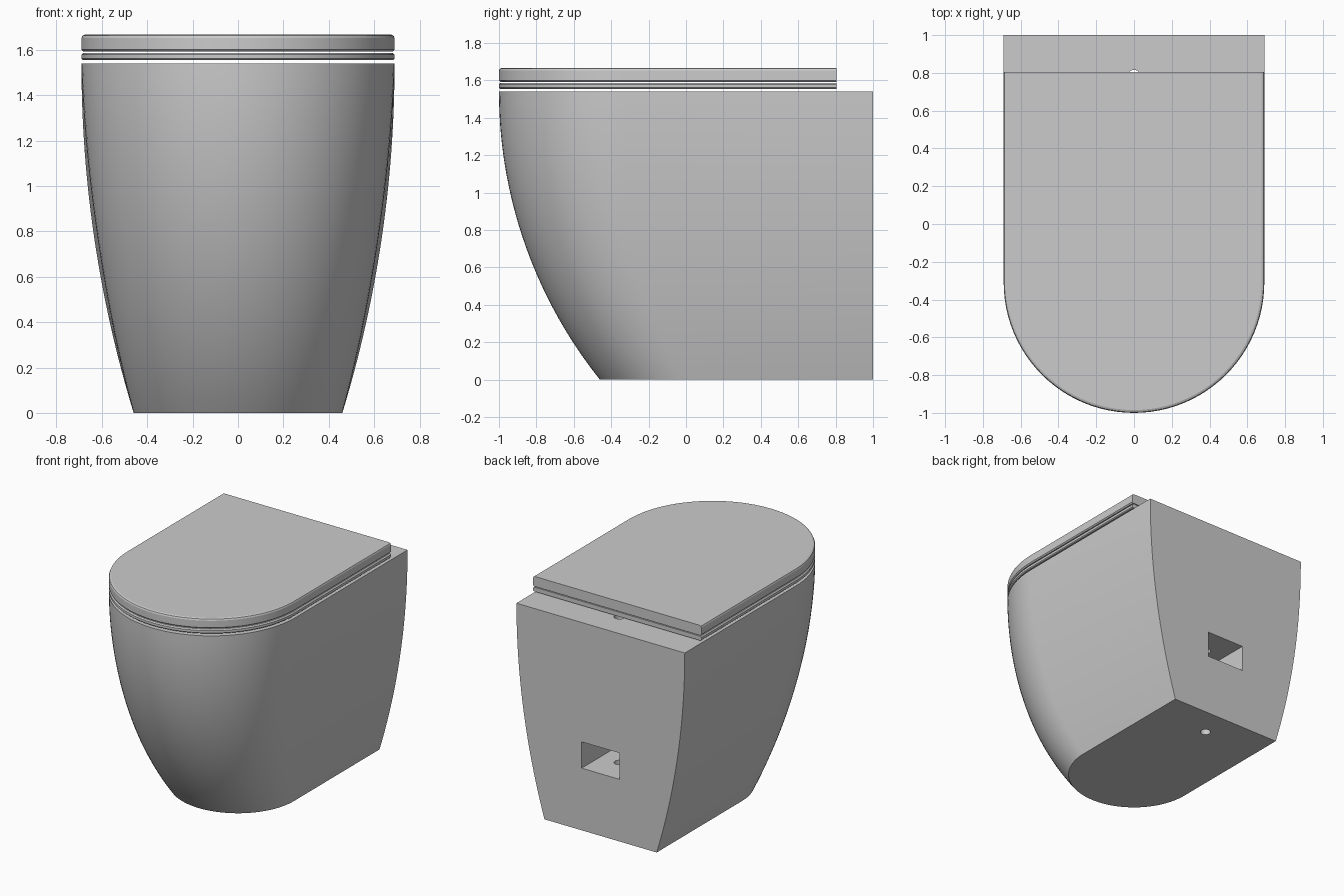
import bpy, bmesh, math
from mathutils import Matrix

if "Cube" in bpy.data.objects:
    bpy.data.objects.remove(bpy.data.objects["Cube"])

ARC = 48


def u_ring(z, front, side_back, side_front, back):
    """U-shaped outline: straight back, straight sides, round front."""
    cy = front + side_front
    pts = [(side_back, back, z)]
    for i in range(ARC + 1):
        a = math.pi * i / ARC
        pts.append((side_front * math.cos(a), cy - side_front * math.sin(a), z))
    pts.append((-side_back, back, z))
    return pts


def loft(name, rings):
    """Closed solid through a stack of equal-length rings."""
    bm = bmesh.new()
    loops = [[bm.verts.new(p) for p in ring] for ring in rings]
    n = len(loops[0])
    for lo, hi in zip(loops, loops[1:]):
        for i in range(n):
            j = (i + 1) % n
            bm.faces.new((lo[i], lo[j], hi[j], hi[i]))
    bm.faces.new(loops[0])
    bm.faces.new(loops[-1])
    return finish(name, bm)


def finish(name, bm):
    bmesh.ops.recalc_face_normals(bm, faces=bm.faces)
    mesh = bpy.data.meshes.new(name)
    bm.to_mesh(mesh)
    bm.free()
    ob = bpy.data.objects.new(name, mesh)
    bpy.context.collection.objects.link(ob)
    return ob


def primitive(name, op, loc, scale, **kw):
    bm = bmesh.new()
    op(bm, **kw)
    bmesh.ops.transform(bm, verts=bm.verts,
                        matrix=Matrix.Translation(loc) @ Matrix.Diagonal((*scale, 1)))
    return finish(name, bm)


def cylinder(name, loc, scale, segments=32):
    return primitive(name, bmesh.ops.create_cone, loc, scale, cap_ends=True,
                     segments=segments, radius1=1, radius2=1, depth=1)


def activate(ob):
    bpy.ops.object.select_all(action='DESELECT')
    ob.select_set(True)
    bpy.context.view_layer.objects.active = ob


def cut(ob, cutter):
    cutter.hide_render = True
    activate(ob)
    mod = ob.modifiers.new("cut", 'BOOLEAN')
    mod.operation, mod.solver, mod.object = 'DIFFERENCE', 'EXACT', cutter
    bpy.ops.object.modifier_apply(modifier=mod.name)
    bpy.data.objects.remove(cutter)


def bulge(z, drop, top=1.54):
    """Inward offset of a circular arc that is vertical at the top."""
    r = (drop * drop + top * top) / (2 * drop)
    return r - math.sqrt(r * r - (top - z) ** 2)


# pan: tapered body with curved front and sides
rings = []
for k in range(29):
    z = 1.54 * k / 28
    w = 0.69 - bulge(z, 0.23)
    rings.append(u_ring(z, -1 + bulge(z, 0.54), w,
                        w - 0.015 * math.sin(math.pi * k / 28), 1.0))
pan = loft("pan", rings)

# bowl hollow, rear service recess and vertical pipe hole
cut(pan, primitive("bowl_cutter", bmesh.ops.create_uvsphere, (0, -0.25, 1.56),
                   (0.47, 0.58, 0.85), u_segments=48, v_segments=24, radius=1))
cut(pan, primitive("recess_cutter", bmesh.ops.create_cube, (0, 0.8, 0.558),
                   (0.31, 0.6, 0.195), size=1))
cut(pan, cylinder("pipe_cutter", (0, 0.78, 0.77), (0.036, 0.036, 2)))


# seat and lid: thin plates with eased edges on front and sides
def plate(name, profile):
    return loft(name, [u_ring(z, -1 + d, 0.69 - d, 0.69 - d, 0.805) for d, z in profile])


seat = plate("seat", [(0.006, 1.555), (0, 1.561), (0, 1.579), (0.008, 1.587)])
cut(seat, cylinder("seat_opening_cutter", (0, -0.25, 1.57), (0.44, 0.55, 1), 48))
lid = plate("lid", [(0.008, 1.593), (0, 1.601), (0, 1.652),
                    (0.0044, 1.6626), (0.015, 1.667)])

for ob in (pan, seat, lid):
    activate(ob)
    bpy.ops.object.shade_smooth_by_angle(angle=math.radians(20))
